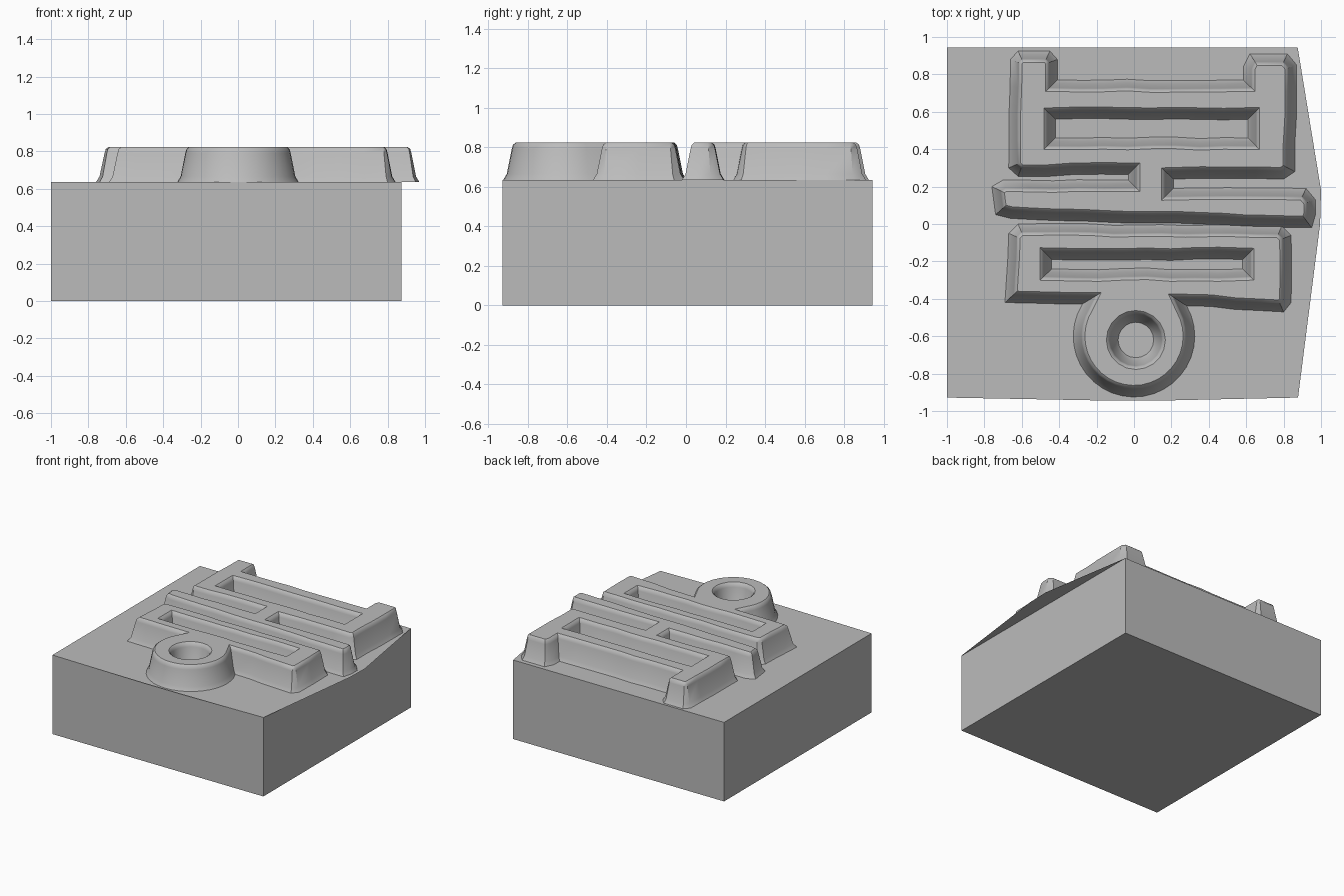
import bpy
import bmesh
import math
import random
from mathutils import Vector

random.seed(4)
cube = bpy.data.objects.get("Cube")
if cube:
    bpy.data.objects.remove(cube, do_unlink=True)

grey = bpy.data.materials.new("plain_grey")
grey.use_nodes = True
grey.diffuse_color = (0.5, 0.5, 0.5, 1)
bsdf = next(n for n in grey.node_tree.nodes if n.type == "BSDF_PRINCIPLED")
bsdf.inputs["Base Color"].default_value = (0.5, 0.5, 0.5, 1)
bsdf.inputs["Roughness"].default_value = 0.8

DECK = 0.635
# Wall section: inward offset and height, flared foot to rounded rim
WALL = [(0, DECK), (0.018, 0.665), (0.043, 0.79), (0.049, 0.812), (0.062, 0.823)]


def finish(name, bm, smooth=False):
    mesh = bpy.data.meshes.new(name)
    bm.to_mesh(mesh)
    bm.free()
    mesh.materials.append(grey)
    obj = bpy.data.objects.new(name, mesh)
    bpy.context.collection.objects.link(obj)
    if smooth:
        bpy.ops.object.select_all(action="DESELECT")
        obj.select_set(True)
        bpy.context.view_layer.objects.active = obj
        bpy.ops.object.shade_smooth_by_angle(angle=math.radians(35))


def arc(cx, cy, r, start, end, n):
    angles = [math.radians(start + (end - start) * i / n) for i in range(n + 1)]
    return [(cx + r * math.cos(a), cy + r * math.sin(a)) for a in angles]


def rect_hole(x0, x1, y0, y1):
    return [(x0, y0), (x0, y1), (x1, y1), (x1, y0)]


def rough_loop(points):
    """Split long edges and wobble the added points for a hand-cut edge."""
    loop = []
    for a, b in zip(points, points[1:] + points[:1]):
        a, b = Vector(a), Vector(b)
        n = max(1, int((b - a).length / 0.12))
        side = Vector((a.y - b.y, b.x - a.x)).normalized()
        for i in range(n):
            wobble = random.uniform(-0.005, 0.005) if i else 0
            loop.append(a.lerp(b, i / n) + side * wobble)
    return loop


def inset(loop, d):
    """Offset a loop to its left by mitring each corner."""
    out = []
    for i, p in enumerate(loop):
        u = (p - loop[i - 1]).normalized()
        v = (loop[(i + 1) % len(loop)] - p).normalized()
        n1, n2 = Vector((-u.y, u.x)), Vector((-v.y, v.x))
        out.append(p + (n1 + n2) * d / (1 + n1.dot(n2)))
    return out


def relief(name, outline, holes):
    """Raised flat-topped shape: outline anticlockwise, holes clockwise."""
    bm = bmesh.new()
    rim = []
    for points in [outline] + holes:
        loop = rough_loop(points)
        rings = [[bm.verts.new((p.x, p.y, z)) for p in inset(loop, d)]
                 for d, z in WALL]
        for low, high in zip(rings, rings[1:]):
            for i in range(len(low)):
                bm.faces.new((low[i - 1], low[i], high[i], high[i - 1]))
        top = rings[-1]
        rim += [bm.edges.get((top[i - 1], top[i])) for i in range(len(top))]
    fill = bmesh.ops.triangle_fill(bm, edges=rim, use_beauty=True, normal=(0, 0, 1))
    bm.normal_update()
    for f in fill["geom"]:
        if isinstance(f, bmesh.types.BMFace) and f.normal.z < 0:
            f.normal_flip()
    finish(name, bm, smooth=True)


# Plain block, open where the deck sits
bm = bmesh.new()
corners = [(-1, -0.928), (0.875, -0.928), (0.875, 0.945), (-1, 0.945)]
low = [bm.verts.new((x, y, 0)) for x, y in corners]
high = [bm.verts.new((x, y, DECK)) for x, y in corners]
for i in range(4):
    bm.faces.new((low[i - 1], low[i], high[i], high[i - 1]))
bm.faces.new(low[::-1])
finish("block_body", bm)

# Sheet deck that overhangs on the +x side
bm = bmesh.new()
deck = [(-1, -0.928), (-0.2, -0.943), (0.19, -0.943), (0.877, -0.928),
        (0.995, 0), (1, 0.18), (0.875, 0.945), (-1, 0.945)]
bm.faces.new([bm.verts.new((x, y, DECK)) for x, y in deck])
finish("deck_sheet", bm)

# Rear frame with two prongs, joined by a short neck to the long crossbar
relief("rear_frame_and_crossbar",
       [(-0.74, 0.05), (-0.66, 0.03), (0.86, -0.02), (0.95, -0.02),
        (0.97, 0.05), (0.97, 0.13), (0.92, 0.19), (0.21, 0.19),
        (0.21, 0.24), (0.80, 0.24), (0.86, 0.28), (0.87, 0.85),
        (0.82, 0.91), (0.62, 0.91), (0.585, 0.84), (0.585, 0.77),
        (-0.41, 0.77), (-0.41, 0.88), (-0.45, 0.925), (-0.62, 0.925),
        (-0.66, 0.88), (-0.67, 0.30), (-0.62, 0.255), (-0.03, 0.265),
        (-0.03, 0.235), (-0.70, 0.235), (-0.76, 0.20)],
       [rect_hole(-0.42, 0.61, 0.46, 0.56)])

# Front frame with the round ring growing from its front edge
relief("front_frame_and_ring",
       [(-0.69, -0.42)] + arc(0, -0.6, 0.325, 148, 390, 24)
       + [(0.80, -0.47), (0.84, -0.42), (0.84, -0.06), (0.79, -0.01),
          (-0.62, 0), (-0.67, -0.05)],
       [rect_hole(-0.44, 0.58, -0.24, -0.19),
        arc(0.01, -0.62, 0.095, 360, 0, 20)[:-1]])
